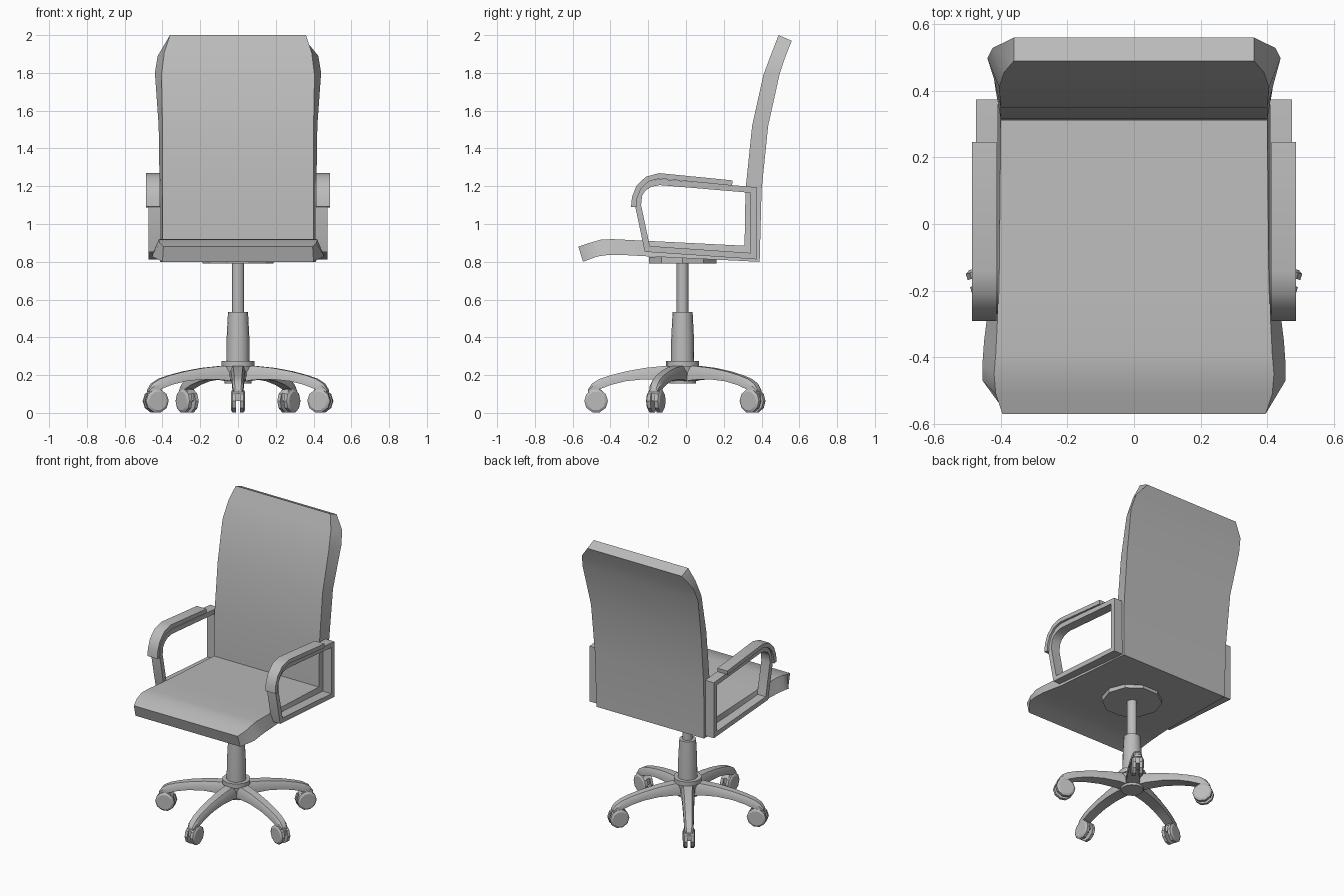
import bpy, bmesh, math
from mathutils import Vector, Matrix

cube = bpy.data.objects.get("Cube")
if cube:
    bpy.data.objects.remove(cube, do_unlink=True)

grey = bpy.data.materials.new("plain_grey")
grey.use_nodes = True
COLOUR = (0.5, 0.5, 0.5, 1)
grey.diffuse_color = COLOUR
grey.node_tree.nodes["Principled BSDF"].inputs["Base Color"].default_value = COLOUR

CENTRE = Vector((0, -0.018, 0))   # axis of the column and star base


def finish(name, bm, matrix=Matrix(), angle=30):
    """Turn a bmesh into a shaded, coloured object."""
    bmesh.ops.recalc_face_normals(bm, faces=bm.faces)
    bm.transform(matrix)
    mesh = bpy.data.meshes.new(name)
    bm.to_mesh(mesh)
    bm.free()
    mesh.materials.append(grey)
    obj = bpy.data.objects.new(name, mesh)
    bpy.context.collection.objects.link(obj)
    bpy.ops.object.select_all(action='DESELECT')
    obj.select_set(True)
    bpy.context.view_layer.objects.active = obj
    bpy.ops.object.shade_smooth_by_angle(angle=math.radians(angle))
    return obj


def loft(rings, closed=False):
    """Skin a list of equal-sized rings, capping the ends unless closed."""
    bm = bmesh.new()
    loops = [[bm.verts.new(p) for p in ring] for ring in rings]
    n = len(loops[0])
    pairs = list(zip(loops, loops[1:]))
    if closed:
        pairs.append((loops[-1], loops[0]))
    else:
        bm.faces.new(loops[0])
        bm.faces.new(loops[-1])
    for a, b in pairs:
        for i in range(n):
            j = (i + 1) % n
            bm.faces.new((a[i], a[j], b[j], b[i]))
    return bm


def turned(name, profile, sides, matrix):
    """Solid of revolution about local z from (radius, height) points."""
    step = 2 * math.pi / sides
    rings = [[(r * math.cos(i * step), r * math.sin(i * step), z)
              for i in range(sides)] for r, z in profile]
    return finish(name, loft(rings), matrix)


def ribbon(name, path, thick, x0, x1, closed):
    """Flat strip of constant thickness following a (y, z) path."""
    pts = [Vector(p) for p in path]
    n = len(pts)
    rings = []
    for i, p in enumerate(pts):
        before = pts[i - 1] if closed or i else None
        after = pts[(i + 1) % n] if closed or i < n - 1 else None
        d0 = (p - before).normalized() if before else (after - p).normalized()
        d1 = (after - p).normalized() if after else d0
        normal = Vector((-d0.y - d1.y, d0.x + d1.x)).normalized()
        off = normal * (thick / 2 / normal.dot(Vector((-d1.y, d1.x))))
        a, b = p + off, p - off
        rings.append([(x0, a.x, a.y), (x1, a.x, a.y), (x1, b.x, b.y), (x0, b.x, b.y)])
    return finish(name, loft(rings, closed))


# Seat and back shell: (y, z, half width) of the padded side, then of the outer side
shell = [
    ((-.57, .88, .395), (-.545, .80, .40)),
    ((-.51, .90, .415), (-.47, .828, .455)),
    ((-.45, .917, .42), (-.42, .835, .455)),
    ((-.39, .92, .415), (-.35, .837, .45)),
    ((-.19, .91, .405), (-.19, .828, .43)),
    ((.31, .885, .40), (.39, .80, .41)),
    ((.315, 1.18, .40), (.40, 1.18, .415)),
    ((.35, 1.52, .40), (.435, 1.52, .42)),
    ((.41, 1.79, .405), (.497, 1.80, .44)),
    ((.455, 1.91, .39), (.528, 1.89, .425)),
    ((.49, 2.0, .36), (.56, 1.97, .36)),
]
finish("seat_and_back", loft([
    [(-fw, fy, fz), (fw, fy, fz), (rw, ry, rz), (-rw, ry, rz)]
    for (fy, fz, fw), (ry, rz, rw) in shell]))

# Armrests: closed frame loop with a pad wrapped over the front and top
frame = [(-.205, .868), (.357, .83), (.357, 1.18), (-.14, 1.222),
         (-.19, 1.212), (-.225, 1.19), (-.248, 1.155), (-.254, 1.10)]
pad = [(-.277, 1.09), (-.272, 1.14), (-.25, 1.195), (-.205, 1.238),
       (-.14, 1.255), (.245, 1.217)]
for side, label in ((1, "left"), (-1, "right")):
    ribbon(label + "_arm_frame", frame, .032, side * .408, side * .474, True)
    ribbon(label + "_arm_pad", pad, .028, side * .412, side * .487, False)

# Column and hub
at_centre = Matrix.Translation(CENTRE)
turned("seat_plate", [(.188, .79), (.188, .825)], 10, at_centre)
turned("gas_piston", [(.032, .5), (.032, .8)], 12, at_centre)
turned("column_cover", [(.062, .25), (.06, .40), (.053, .535)], 16, at_centre)
turned("hub_collar", [(.088, .245), (.088, .275)], 16, at_centre)
turned("hub", [(.07, .155), (.08, .245)], 16, at_centre)

# Star base: (distance, top z, bottom z, half width) along each leg
leg = [(.03, .25, .165, .042), (.10, .248, .175, .042), (.20, .238, .178, .038),
       (.30, .22, .168, .035), (.38, .20, .148, .032), (.44, .18, .125, .03),
       (.48, .155, .115, .028), (.50, .125, .11, .022)]
for k in range(5):
    turn = at_centre @ Matrix.Rotation(math.radians(72 * k - 90), 4, 'Z')
    rings = [[(r, -w, zb), (r, w, zb), (r, w, zb + .6 * (zt - zb)), (r, .65 * w, zt),
              (r, -.65 * w, zt), (r, -w, zb + .6 * (zt - zb))] for r, zt, zb, w in leg]
    finish(f"base_leg_{k + 1}", loft(rings), turn)

    # Twin-wheel caster with its axle across the leg
    axle = turn @ Matrix.Translation((.458, 0, .063)) @ Matrix.Rotation(math.pi / 2, 4, 'X')
    for s, label in ((1, "a"), (-1, "b")):
        turned(f"caster_wheel_{k + 1}{label}",
               [(.063, s * .011), (.063, s * .03), (.05, s * .038)], 10, axle)
    hood = [(-.045, 0), (-.045, .04), (-.025, .062), (.025, .062), (.045, .04), (.045, 0)]
    finish(f"caster_hood_{k + 1}",
           loft([[(x, y, z) for x, y in hood] for z in (-.02, .02)]), axle)
    turned(f"caster_stem_{k + 1}", [(.022, .1), (.022, .15)], 10,
           turn @ Matrix.Translation((.458, 0, 0)))
